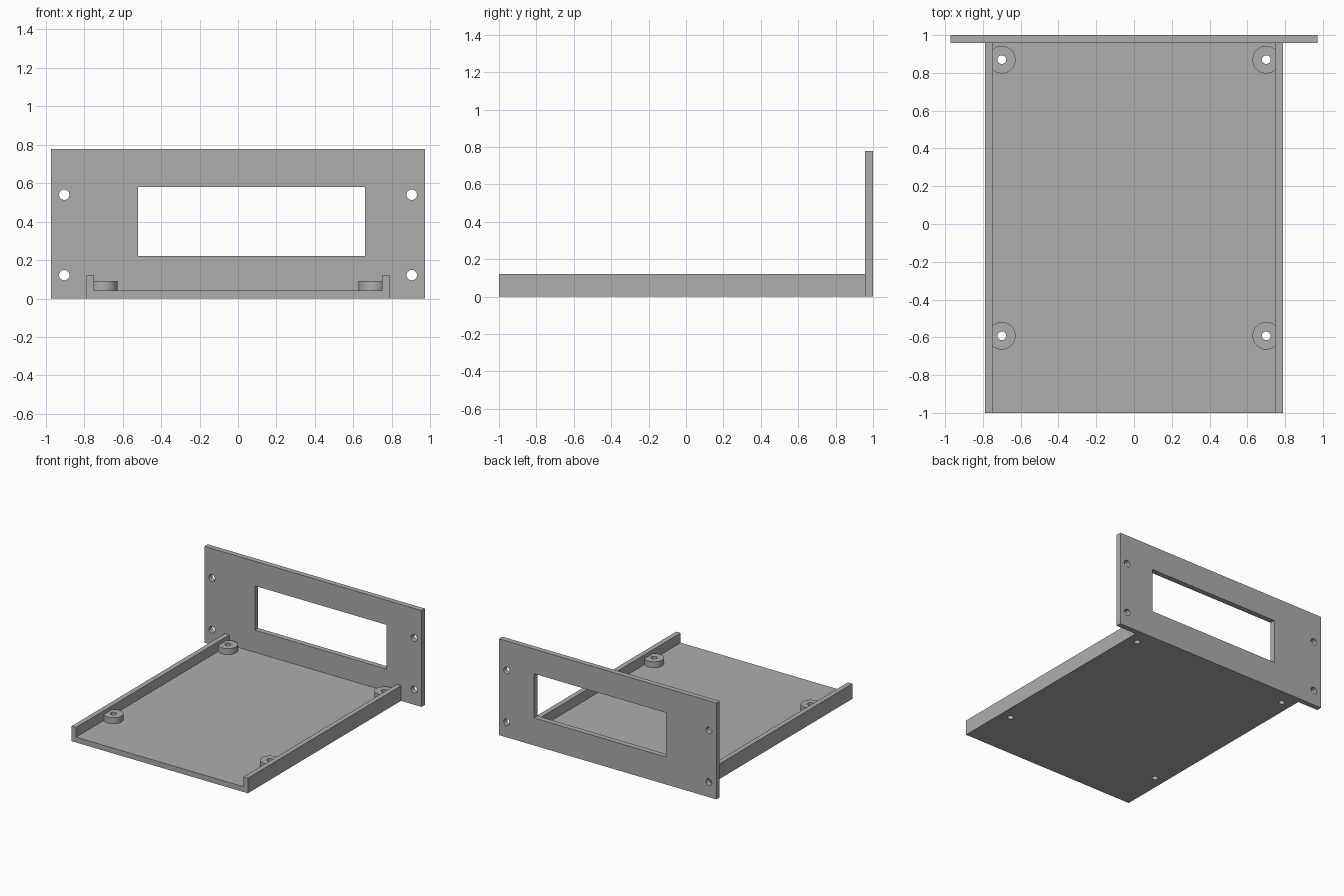
import bpy, bmesh, math
from mathutils import Matrix

if "Cube" in bpy.data.objects:
    bpy.data.objects.remove(bpy.data.objects["Cube"])

grey = bpy.data.materials.new("plain grey")
grey.diffuse_color = (0.42, 0.42, 0.42, 1)
grey.use_nodes = True
grey.node_tree.nodes["Principled BSDF"].inputs["Base Color"].default_value = grey.diffuse_color


def make(name, bm):
    bmesh.ops.recalc_face_normals(bm, faces=bm.faces)
    mesh = bpy.data.meshes.new(name)
    bm.to_mesh(mesh)
    bm.free()
    mesh.materials.append(grey)
    ob = bpy.data.objects.new(name, mesh)
    bpy.context.collection.objects.link(ob)
    return ob


def box(name, x0, x1, y0, y1, z0, z1):
    bm = bmesh.new()
    bmesh.ops.create_cube(bm, size=1)
    for v in bm.verts:
        v.co = ((x0, x1)[v.co.x > 0], (y0, y1)[v.co.y > 0], (z0, z1)[v.co.z > 0])
    return make(name, bm)


def cylinder(name, centre, radius, depth, along_y=False):
    bm = bmesh.new()
    turn = Matrix.Rotation(math.pi / 2 if along_y else 0, 4, 'X')
    bmesh.ops.create_cone(bm, cap_ends=True, segments=48, radius1=radius, radius2=radius,
                          depth=depth, matrix=Matrix.Translation(centre) @ turn)
    return make(name, bm)


def combine(target, tool, operation):
    bpy.ops.object.select_all(action='DESELECT')
    bpy.context.view_layer.objects.active = target
    target.select_set(True)
    mod = target.modifiers.new(operation, 'BOOLEAN')
    mod.operation, mod.object, mod.solver = operation, tool, 'EXACT'
    bpy.ops.object.modifier_apply(modifier=mod.name)
    bpy.data.objects.remove(tool)


# Tray: U-shaped profile swept from front to panel
W, LIP, FLOOR, LIP_TOP, PANEL_Y = 0.788, 0.748, 0.043, 0.122, 0.957
profile = [(-W, 0), (W, 0), (W, LIP_TOP), (LIP, LIP_TOP), (LIP, FLOOR),
           (-LIP, FLOOR), (-LIP, LIP_TOP), (-W, LIP_TOP)]
bm = bmesh.new()
face = bm.faces.new([bm.verts.new((x, -1, z)) for x, z in profile])
swept = bmesh.ops.extrude_face_region(bm, geom=[face], use_keep_orig=True)
for v in swept["geom"]:
    if isinstance(v, bmesh.types.BMVert):
        v.co.y = PANEL_Y
tray = make("tray", bm)

# Standoffs fused to the floor and lips, with through holes
spots = [(x, y) for x in (-0.70, 0.70) for y in (0.87, -0.592)]
for x, y in spots:
    combine(tray, cylinder("standoff", (x, y, 0.056), 0.073, 0.07), 'UNION')
for x, y in spots:
    combine(tray, cylinder("standoff_hole", (x, y, 0.05), 0.023, 0.3), 'DIFFERENCE')

# Upright panel with display window and corner mounting holes
panel = box("panel", -0.972, 0.972, PANEL_Y, 1, 0, 0.779)
combine(panel, box("window", -0.52, 0.66, 0.8, 1.2, 0.222, 0.58), 'DIFFERENCE')
for x in (-0.904, 0.904):
    for z in (0.122, 0.54):
        combine(panel, cylinder("mounting_hole", (x, 0.98, z), 0.027, 0.3, True), 'DIFFERENCE')

# Smooth round walls, crisp edges
for ob in (tray, panel):
    bpy.ops.object.select_all(action='DESELECT')
    bpy.context.view_layer.objects.active = ob
    ob.select_set(True)
    bpy.ops.object.shade_smooth_by_angle(angle=math.radians(30))
